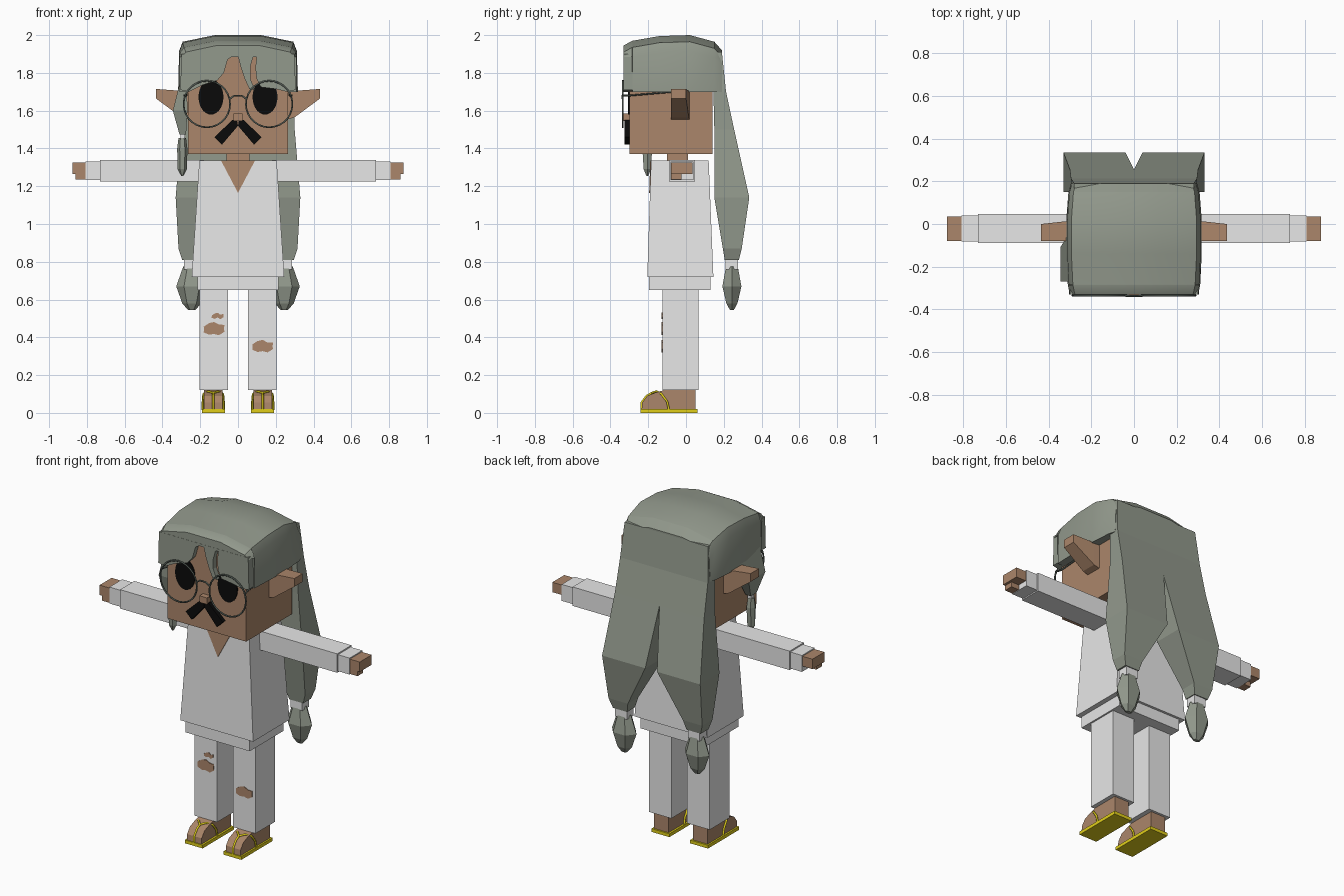
import bpy, bmesh, math
from mathutils import Vector

if "Cube" in bpy.data.objects:
    bpy.data.objects.remove(bpy.data.objects["Cube"], do_unlink=True)


def material(name, r, g, b):
    m = bpy.data.materials.new(name)
    m.use_nodes = True
    m.diffuse_color = (r, g, b, 1)
    m.node_tree.nodes["Principled BSDF"].inputs["Base Color"].default_value = (r, g, b, 1)
    return m


SKIN = material("skin_brown", .41, .24, .145)
HAIR = material("hair_grey_green", .29, .32, .265)
CLOTH = material("cloth_white", .8, .8, .8)
BLACK = material("black", .003, .003, .003)
FRAME = material("frame_grey", .09, .11, .095)
YELLOW = material("sandal_yellow", .75, .62, .01)


def finish(name, bm, mat, smooth=False):
    bmesh.ops.recalc_face_normals(bm, faces=bm.faces)
    me = bpy.data.meshes.new(name)
    bm.to_mesh(me)
    bm.free()
    me.materials.append(mat)
    ob = bpy.data.objects.new(name, me)
    bpy.context.collection.objects.link(ob)
    if smooth:
        bpy.ops.object.select_all(action='DESELECT')
        ob.select_set(True)
        bpy.context.view_layer.objects.active = ob
        bpy.ops.object.shade_smooth_by_angle(angle=math.radians(32))
    return ob


def loft(name, rings, mat, smooth=False):
    """Skin a list of equal-length point rings and cap both ends."""
    bm = bmesh.new()
    rows = [[bm.verts.new(p) for p in ring] for ring in rings]
    n = len(rows[0])
    for a, b in zip(rows, rows[1:]):
        for i in range(n):
            j = (i + 1) % n
            bm.faces.new((a[i], a[j], b[j], b[i]))
    bm.faces.new(rows[0])
    bm.faces.new(rows[-1])
    return finish(name, bm, mat, smooth)


def rect(z, x0, x1, y0, y1):
    return [(x0, y0, z), (x1, y0, z), (x1, y1, z), (x0, y1, z)]


def stack(name, levels, mat, s=1):
    """Loft rectangles (z, x0, x1, y0, y1), mirrored when s = -1."""
    return loft(name, [rect(z, s * a, s * b, c, d) for z, a, b, c, d in levels], mat)


def box(name, x, y, z, mat, s=1):
    return stack(name, [(z[0], *x, *y), (z[1], *x, *y)], mat, s)


def plate(name, outline, y0, y1, mat):
    """Extrude an x-z outline along y."""
    return loft(name, [[(x, y, z) for x, z in outline] for y in (y0, y1)], mat)


def ellipse(cx, cz, rx, rz, n):
    return [(cx + rx * math.cos(math.tau * i / n), cz + rz * math.sin(math.tau * i / n))
            for i in range(n)]


def tube(name, pts, r, mat, closed=False):
    cu = bpy.data.curves.new(name, 'CURVE')
    cu.dimensions = '3D'
    cu.bevel_depth = r
    cu.bevel_resolution = 1
    sp = cu.splines.new('POLY')
    sp.points.add(len(pts) - 1)
    for p, co in zip(sp.points, pts):
        p.co = (*co, 1)
    sp.use_cyclic_u = closed
    cu.materials.append(mat)
    ob = bpy.data.objects.new(name, cu)
    bpy.context.collection.objects.link(ob)


def bulb(name, cx, cy, levels, mat, n=6):
    loft(name, [[(x, y, z) for x, y in ellipse(cx, cy, rx, ry, n)]
                for z, rx, ry in levels], mat)


# Head, neck and face
box("head", (-.265, .265), (-.30, .14), (1.37, 1.92), SKIN)
box("neck", (-.06, .06), (-.10, .01), (1.30, 1.40), SKIN)
box("nose", (-.025, .025), (-.335, -.29), (1.545, 1.585), SKIN)
for s, side in ((1, "left"), (-1, "right")):
    plate(side + "_eye", ellipse(s * .143, 1.672, .066, .093, 28), -.306, -.298, BLACK)
    plate(side + "_moustache", [(s * x, z) for x, z in
          ((.005, 1.55), (.03, 1.55), (.125, 1.46), (.085, 1.42), (0, 1.52))],
          -.325, -.295, BLACK)
    # Ear tapering outward
    loft(side + "_ear", [[(s * x, y, z) for y, z in
         ((-.08, lo), (back, lo), (back, hi), (-.08, hi))]
         for x, lo, hi, back in ((.25, 1.55, 1.70, .02), (.30, 1.565, 1.705, .015),
                                 (.435, 1.665, 1.715, 0))], SKIN)
    # Round glasses
    tube(side + "_glasses_rim", [(x, -.335, z) for x, z in
         ellipse(s * .165, 1.635, .123, .123, 28)], .005, FRAME, True)
    tube(side + "_glasses_temple", [(s * .285, -.335, 1.68), (s * .272, -.30, 1.68),
                                    (s * .272, -.07, 1.70)], .005, FRAME)
tube("glasses_bridge", [(-.047, -.335, 1.66), (-.02, -.337, 1.68), (.02, -.337, 1.68),
                        (.047, -.335, 1.66)], .005, FRAME)

# Hair cap, swept from front to back
cap = []
for y, w, low, top in ((-.33, .285, 1.885, 1.945), (-.285, .295, 1.885, 1.97),
                       (-.284, .295, 1.70, 1.97), (-.14, .302, 1.70, 1.995),
                       (.02, .302, 1.70, 2.0), (.15, .292, 1.70, 1.965),
                       (.19, .28, 1.70, 1.92)):
    half = [(w + .015, low), (w + .01, top - .06 if low > 1.8 else top - .085),
            (w * .97, top - .035), (w * .4, top)]
    cap.append([(x, y, z) for x, z in half] + [(-x, y, z) for x, z in reversed(half)])
loft("hair_cap", cap, HAIR, True)
plate("hair_fringe", [(-.30, 1.90), (-.305, 1.71), (-.26, 1.70), (-.19, 1.735), (-.11, 1.76),
                      (-.075, 1.80), (-.055, 1.87), (-.025, 1.89), (0, 1.89), (.015, 1.83),
                      (.035, 1.77), (.06, 1.715), (.09, 1.71), (.065, 1.77), (.065, 1.83),
                      (.08, 1.885), (.10, 1.89), (.092, 1.83), (.098, 1.77), (.12, 1.725),
                      (.20, 1.715), (.26, 1.70), (.305, 1.71), (.30, 1.90)],
      -.331, -.28, HAIR)

# Back hair splitting into two tied tails
for s, side in ((1, "left"), (-1, "right")):
    stack(side + "_back_hair", [(1.91, 0, .28, .12, .19), (1.70, 0, .295, .145, .212),
                                (1.50, 0, .30, .15, .255), (1.14, .04, .33, .15, .335),
                                (.87, .185, .315, .195, .295), (.81, .20, .295, .205, .28)],
          HAIR, s)
    box(side + "_hair_tie", (.205, .285), (.21, .275), (.76, .82), CLOTH, s)
    bulb(side + "_hair_end", s * .245, .243,
         [(.775, .045, .036), (.67, .082, .058), (.58, .05, .034), (.545, .02, .012)], HAIR)

# Thin lock hanging beside the right cheek
stack("side_lock", [(1.74, .27, .31, -.27, -.05), (1.60, .268, .345, -.27, -.11),
                    (1.475, .275, .31, -.235, -.18)], HAIR, -1)
box("side_lock_tie", (.28, .305), (-.22, -.19), (1.45, 1.48), CLOTH, -1)
bulb("side_lock_end", -.295, -.205, [(1.455, .02, .02), (1.40, .027, .03),
                                     (1.29, .025, .022), (1.255, .006, .006)], HAIR)

# Tunic, hem and open collar
stack("tunic", [(.72, -.245, .245, -.205, .145), (1.335, -.205, .205, -.185, .12)], CLOTH)
box("shirt_hem", (-.215, .215), (-.195, .13), (.65, .73), CLOTH)
collar = [(-.09, -.189, 1.336), (.09, -.189, 1.336), (0, -.195, 1.165)]
loft("collar_opening", [collar, [(x, y + .007, z) for x, y, z in collar]], SKIN)

# Arms, legs and sandals
for s, side in ((1, "left"), (-1, "right")):
    box(side + "_sleeve", (.18, .73), (-.09, .047), (1.225, 1.34), CLOTH, s)
    box(side + "_cuff", (.72, .808), (-.082, .04), (1.232, 1.332), CLOTH, s)
    box(side + "_hand", (.80, .875), (-.08, .035), (1.265, 1.325), SKIN, s)
    box(side + "_thumb", (.80, .86), (-.08, -.025), (1.235, 1.27), SKIN, s)
    box(side + "_trouser_leg", (.053, .205), (-.125, .065), (.12, .68), CLOTH, s)
    box(side + "_sole", (.07, .19), (-.24, .06), (0, .02), YELLOW, s)
    loft(side + "_foot", [[(s * x, y, z) for y, z in
         ((.05, .015), (.05, .125), (-.10, .125), (-.16, .108), (-.205, .09),
          (-.232, .055), (-.235, .015))] for x in (.082, .18)], SKIN)
    for e, edge in ((-1, "inner"), (1, "outer")):
        tube(f"{side}_{edge}_strap", [(s * (.131 + e * w), y, z) for w, y, z in
             ((.055, -.09, .015), (.055, -.10, .06), (.052, -.13, .10),
              (.025, -.155, .114), (0, -.18, .106))], .006, YELLOW)
    tube(side + "_toe_strap", [(s * .131, y, z) for y, z in
         ((-.18, .106), (-.208, .091), (-.235, .055), (-.236, .015))], .006, YELLOW)


# Ragged tears at the knees
def tear(name, cx, cz, rx, rz):
    pts = [(cx + (x - cx) * (.85 + .15 * (i % 2)), z + .006 * math.sin(i * 2.3))
           for i, (x, z) in enumerate(ellipse(cx, cz, rx, rz, 12))]
    plate(name, pts, -.129, -.122, SKIN)


tear("right_knee_tear", -.127, .445, .063, .033)
tear("right_small_tear", -.108, .513, .036, .014)
tear("left_knee_tear", .13, .352, .063, .031)
